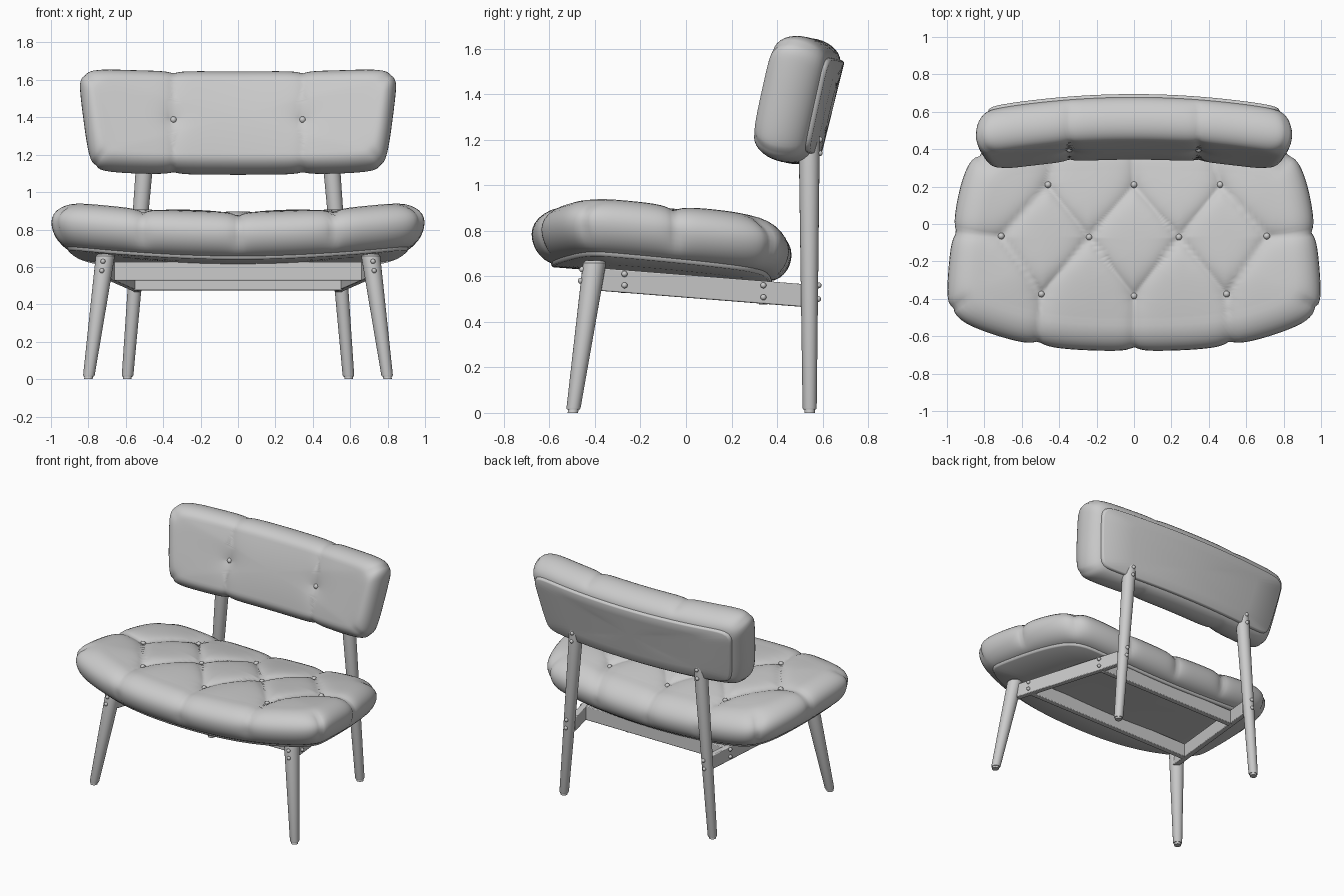
import bpy, bmesh, math
from mathutils import Vector
from mathutils.bvhtree import BVHTree

if "Cube" in bpy.data.objects:
    bpy.data.objects.remove(bpy.data.objects["Cube"])


def finish(bm, name, angle=40):
    bmesh.ops.recalc_face_normals(bm, faces=bm.faces)
    me = bpy.data.meshes.new(name)
    bm.to_mesh(me)
    ob = bpy.data.objects.new(name, me)
    bpy.context.collection.objects.link(ob)
    bpy.ops.object.select_all(action='DESELECT')
    ob.select_set(True)
    bpy.context.view_layer.objects.active = ob
    bpy.ops.object.shade_smooth_by_angle(angle=math.radians(angle))
    return ob


def outline(half, n):
    """Mirror a half outline, round it by corner cutting, resample evenly."""
    pts = [Vector(p) for p in half]
    pts += [Vector((-p.x, p.y)) for p in reversed(pts) if p.x > 0]
    for _ in range(4):
        pts = [a.lerp(b, t) for a, b in zip(pts, pts[1:] + pts[:1]) for t in (.25, .75)]
    seg = [(b - a).length for a, b in zip(pts, pts[1:] + pts[:1])]
    step, out, acc, i = sum(seg) / n, [], 0, 0
    for k in range(n):
        while acc + seg[i] < k * step and i < len(seg) - 1:
            acc += seg[i]
            i += 1
        out.append(pts[i].lerp(pts[(i + 1) % len(pts)], (k * step - acc) / seg[i]))
    return out


def seg_dist(p, a, b):
    a, b = Vector(a), Vector(b)
    t = max(0, min(1, (p - a).dot(b - a) / (b - a).length_squared))
    return (p - a - (b - a) * t).length


def shell(name, out, place, w0, w1, r_top, r_bot, crown=0, inset=0, rings=30, rim=8, dip=None):
    """Pillow body: rings from the top centre, round the rim, to the bottom centre."""
    xs, ys = [p.x for p in out], [p.y for p in out]
    c = Vector(((max(xs) + min(xs)) / 2, (max(ys) + min(ys)) / 2))
    hx, hy = (max(xs) - min(xs)) / 2, (max(ys) - min(ys)) / 2
    mid, h = (w0 + w1) / 2, (w1 - w0) / 2
    spec = [(r_top, k / rings, w1 + crown * (1 - (k / rings) ** 2), 1) for k in range(1, rings)]
    for k in range(2 * rim + 1):
        a = math.pi / 2 * (1 - k / rim)
        r = r_top if a > 0 else r_bot
        spec.append((r * (1 - math.cos(a)), 1, mid + h * math.sin(a), max(0, min(1, (a + 1) / .7))))
    spec += [(r_bot, g, w0, 0) for g in (.7, .4)]
    bm = bmesh.new()
    info, loops = {}, []
    for d, g, w, wt in spec:
        d += inset
        loop = []
        for p in out:
            q = Vector((c.x + (p.x - c.x) * (1 - d / hx) * g, c.y + (p.y - c.y) * (1 - d / hy) * g))
            v = bm.verts.new(place(q.x, q.y, w))
            info[v] = (q, wt)
            loop.append(v)
        loops.append(loop)
    n = len(out)
    for A, B in zip(loops, loops[1:]):
        for i in range(n):
            bm.faces.new((A[i], A[(i + 1) % n], B[(i + 1) % n], B[i]))
    for loop, w, wt in ((loops[0], w1 + crown, 1), (loops[-1], w0, 0)):
        v = bm.verts.new(place(c.x, c.y, w))
        info[v] = (c, wt)
        for i in range(n):
            bm.faces.new((loop[i], loop[(i + 1) % n], v))
    bmesh.ops.recalc_face_normals(bm, faces=bm.faces)
    if dip:
        bm.normal_update()
        for v, (q, wt) in info.items():
            if wt:
                v.co -= v.normal * dip(q) * wt
    tree = BVHTree.FromBMesh(bm)
    finish(bm, name, 60)
    return tree


def ball(name, loc, r):
    bm = bmesh.new()
    bmesh.ops.create_uvsphere(bm, u_segments=12, v_segments=8, radius=r)
    bmesh.ops.translate(bm, verts=bm.verts, vec=loc)
    return finish(bm, name)


def tuft(creases, buttons, line, knot):
    def f(q):
        d = min(seg_dist(q, a, b) for a, b in creases)
        e = min((q - Vector(b)).length for b in buttons)
        return line * math.exp(-d / .035) + knot * math.exp(-e / .06)
    return f


def add_buttons(name, tree, place, pts):
    for u, v in pts:
        o, t = place(u, v, 1), place(u, v, 0)
        hit = tree.ray_cast(o, (t - o).normalized())[0]
        ball(name, hit, .018)


# Seat cushion with diamond tufting
def seat_at(u, v, w):
    return Vector((u, v, .605 - .08 * v + .08 * u * u + w))


seat_out = outline([(0, -.685), (.5, -.665), (.86, -.56), (.99, -.47), (1.005, -.38), (.97, 0),
                    (.92, .25), (.85, .39), (.7, .45), (0, .47)], 240)
back_row = [(-.46, .21), (0, .21), (.46, .21)]
mid_row = [(-.71, -.065), (-.24, -.07), (.24, -.07), (.71, -.065)]
front_row = [(-.495, -.375), (0, -.385), (.495, -.375)]
lines = [(mid_row[i + k], row[i]) for row in (back_row, front_row) for i in range(3) for k in (0, 1)]
lines += [(p, (p[0] * .8, .6)) for p in back_row] + [(p, (p[0] * 1.06, -.8)) for p in front_row]
for s in (-1, 1):
    lines += [((s * .71, -.065), (s * 1.1, -.03)), ((s * .93, -.42), (s * 1.05, -.5)),
              ((s * .8, .33), (s * .9, .46))]
knots = back_row + mid_row + front_row
tree = shell("seat_cushion", seat_out, seat_at, 0, .25, .17, .12, .03, rings=36,
             dip=tuft(lines, knots, .024, .022))
add_buttons("seat_button", tree, seat_at, knots)
shell("seat_base", seat_out[::2], seat_at, -.012, .05, .01, .012, inset=.085, rings=6, rim=3)


# Curved, tilted backrest cushion and its back panel
def back_at(u, v, w):
    return Vector((u, .515 - .115 * u * u + .24 * v - .97 * w, 1.372 + .97 * v + .24 * w))


back_out = outline([(0, -.285), (.5, -.28), (.71, -.268), (.77, -.25), (.8, -.19), (.845, .16),
                    (.85, .23), (.825, .275), (.75, .29), (.5, .28), (0, .275)], 240)
lines = []
for s in (-1, 1):
    lines += [((s * .345, -.5), (s * .345, .5)), ((s * .78, .22), (s * .9, .33)),
              ((s * .73, -.2), (s * .84, -.31))]
knots = [(-.345, -.01), (.345, -.01)]
tree = shell("backrest_cushion", back_out, back_at, -.12, .125, .085, .09, .012,
             dip=tuft(lines, knots, .014, .02))
add_buttons("backrest_button", tree, back_at, knots)
shell("backrest_panel", back_out[::2], back_at, -.135, -.08, .01, .012, inset=.065, rings=6, rim=3)


# Tapered legs with small feet
def leg(name, a, b, r0, r1):
    bm = bmesh.new()
    a, b = Vector(a), Vector(b)
    prof = [(0, r0 - .008), (.014, r0 - .008), (.014, r0 - .003), (.022, r0), (b.z - .012, r1), (b.z, r1 - .012)]
    loops = []
    for z, r in prof:
        c = a.lerp(b, z / b.z)
        loops.append([bm.verts.new((c.x + r * math.cos(t), c.y + r * math.sin(t), z))
                      for t in [k * math.tau / 24 for k in range(24)]])
    for A, B in zip(loops, loops[1:]):
        for i in range(24):
            bm.faces.new((A[i], A[(i + 1) % 24], B[(i + 1) % 24], B[i]))
    bm.faces.new(loops[0])
    bm.faces.new(loops[-1])
    finish(bm, name, 35)


# Straight rail between two centre points, upright cross-section
def rail(name, p, q, thick, height):
    bm = bmesh.new()
    p, q = Vector(p), Vector(q)
    side = (q - p).cross(Vector((0, 0, 1))).normalized() * thick / 2
    up = Vector((0, 0, height / 2))
    A, B = [[bm.verts.new(c + side * i + up * j) for i, j in ((-1, -1), (1, -1), (1, 1), (-1, 1))]
            for c in (p, q)]
    for i in range(4):
        bm.faces.new((A[i], A[(i + 1) % 4], B[(i + 1) % 4], B[i]))
    bm.faces.new(A)
    bm.faces.new(B)
    ob = finish(bm, name)
    m = ob.modifiers.new("bevel", 'BEVEL')
    m.width, m.segments = .005, 2


for s in (-1, 1):
    leg("front_leg", (s * .80, -.497, 0), (s * .708, -.40, .67), .031, .051)
    leg("back_leg", (s * .592, .543, 0), (s * .49, .541, 1.27), .031, .047)
    rail("side_rail", (s * .70, -.40, .588), (s * .535, .52, .515), .04, .1)
    # Bolt heads
    bolts = [(.70, -.27, .61), (.70, -.27, .56), (.592, .34, .56), (.592, .34, .508),
             (.722, -.456, .63), (.728, -.462, .58), (.546, .582, .56), (.551, .58, .5),
             (.496, .588, 1.2), (.501, .587, 1.14)]
    for x, y, z in bolts:
        ball("bolt", (s * x, y, z), .013)

# Cross rails
rail("front_rail", (-.665, -.27, .577), (.665, -.27, .577), .04, .1)
rail("back_rail", (-.56, .34, .525), (.56, .34, .525), .04, .1)
